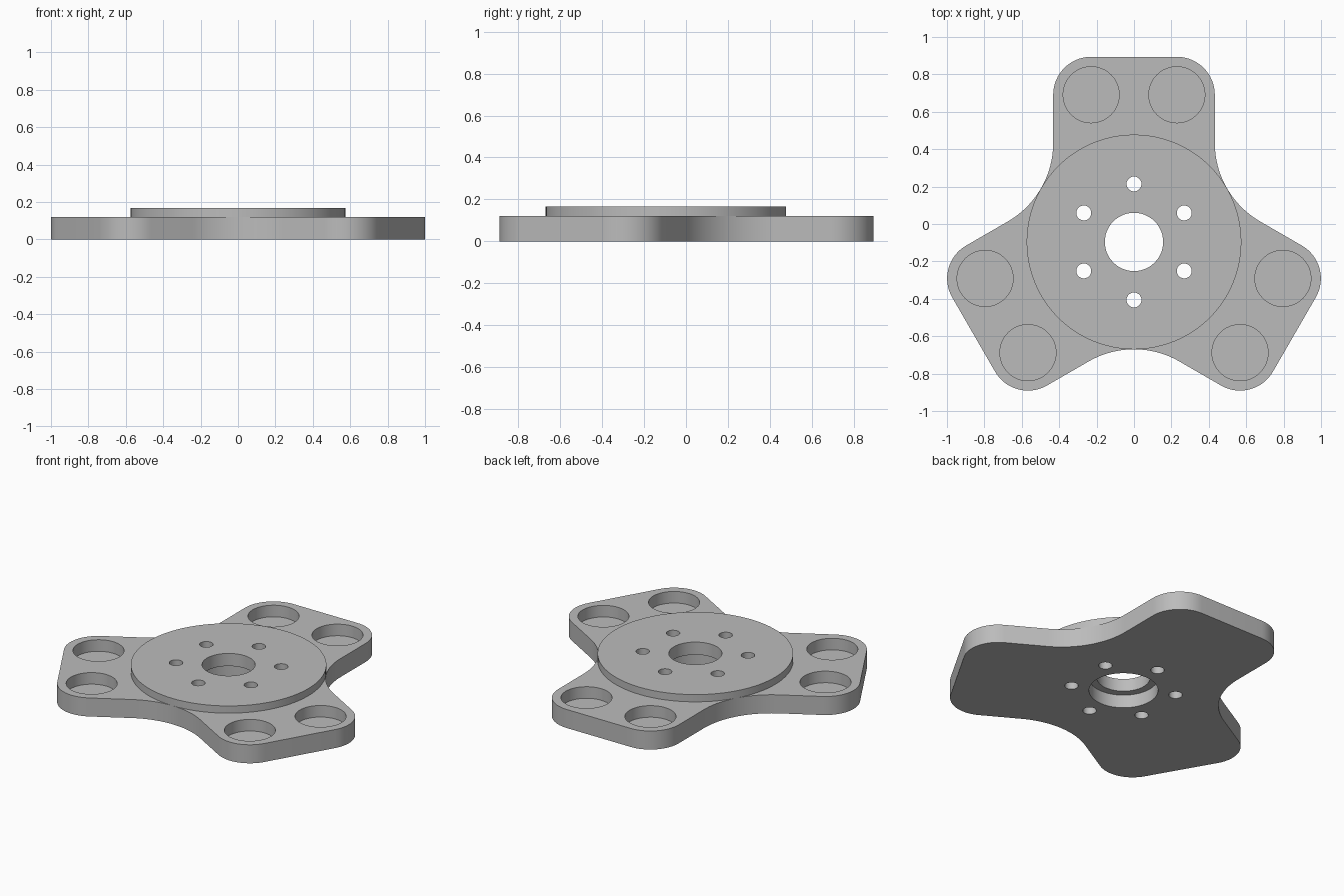
import bpy, bmesh, math
from mathutils import Vector, Matrix

cube = bpy.data.objects.get("Cube")
if cube:
    bpy.data.objects.remove(cube)

CY = -0.096            # hub centre on y
PLATE, TOP = 0.12, 0.167
HALF, END, CORNER = 0.432, 0.99, 0.203
HUB = 0.574

steel = bpy.data.materials.new("plain grey")
steel.use_nodes = True
grey = (0.5, 0.5, 0.5, 1)
steel.diffuse_color = grey
steel.node_tree.nodes["Principled BSDF"].inputs["Base Color"].default_value = grey


def arc(cx, cy, r, start, end, steps):
    """Points along an arc, angles in degrees."""
    angles = [math.radians(start + (end - start) * i / steps) for i in range(steps + 1)]
    return [Vector((cx + r * math.cos(a), cy + r * math.sin(a))) for a in angles]


def prism(name, points, z0, z1):
    """Extrude a closed outline, given around the hub centre."""
    bm = bmesh.new()
    face = bm.faces.new([bm.verts.new((p.x, p.y + CY, z0)) for p in points])
    ext = bmesh.ops.extrude_face_region(bm, geom=[face])
    moved = [v for v in ext["geom"] if isinstance(v, bmesh.types.BMVert)]
    bmesh.ops.translate(bm, verts=moved, vec=(0, 0, z1 - z0))
    bmesh.ops.recalc_face_normals(bm, faces=bm.faces)
    mesh = bpy.data.meshes.new(name)
    bm.to_mesh(mesh)
    bm.free()
    mesh.materials.append(steel)
    obj = bpy.data.objects.new(name, mesh)
    bpy.context.collection.objects.link(obj)
    return obj


def disc(name, x, y, r, z0, z1, steps=48):
    return prism(name, arc(x, y, r, 0, 360, steps)[:-1], z0, z1)


def cut(obj, cutters):
    """Subtract the cutters, apply the result and remove them."""
    for c in cutters:
        c.hide_render = True
        mod = obj.modifiers.new("cut", "BOOLEAN")
        mod.operation, mod.solver, mod.object = "DIFFERENCE", "EXACT", c
    graph = bpy.context.evaluated_depsgraph_get()
    result = bpy.data.meshes.new_from_object(obj.evaluated_get(graph))
    obj.modifiers.clear()
    obj.data = result
    for c in cutters:
        bpy.data.objects.remove(c)


def bolt_holes():
    return [disc("bolt_cutter", *p, 0.04, -0.1, 0.3, 24)
            for p in arc(0, 0, 0.31, 30, 330, 5)]


# Three-armed outline: two rounded corners and one concave fillet per arm
s60 = math.sin(math.radians(60))
D = (HUB - HALF) / (1 - s60)      # fillet centre distance, tangent to the hub
R = D - HUB
u, v = END - CORNER, HALF - CORNER
arm = (arc(u, -v, CORNER, -90, 0, 16) + arc(u, v, CORNER, 0, 90, 16)
       + arc(D / 2, D * s60, R, 270, 210, 24))
outline, pockets = [], []
for angle in (90, 210, 330):
    rot = Matrix.Rotation(math.radians(angle), 2)
    outline += [rot @ p for p in arm]
    pockets += [rot @ Vector((u, side * v)) for side in (-1, 1)]

# Base plate with magnet pockets, bolt holes and a stepped bore
plate = prism("base_plate", outline, 0, PLATE)
cut(plate, [disc("pocket_cutter", p.x, p.y, 0.15, 0.045, 0.3) for p in pockets]
    + bolt_holes()
    + [disc("bore_cutter", 0, 0, 0.156, -0.1, 0.3),
       disc("counterbore_cutter", 0, 0, 0.203, -0.1, 0.085)])

# Raised hub disc
hub = disc("hub_disc", 0, 0, HUB, PLATE, TOP, 96)
cut(hub, bolt_holes() + [disc("bore_cutter", 0, 0, 0.156, -0.1, 0.3)])

# Smooth round walls, crisp rims
for obj in (plate, hub):
    bpy.ops.object.select_all(action="DESELECT")
    obj.select_set(True)
    bpy.context.view_layer.objects.active = obj
    bpy.ops.object.shade_smooth_by_angle(angle=math.radians(30))
